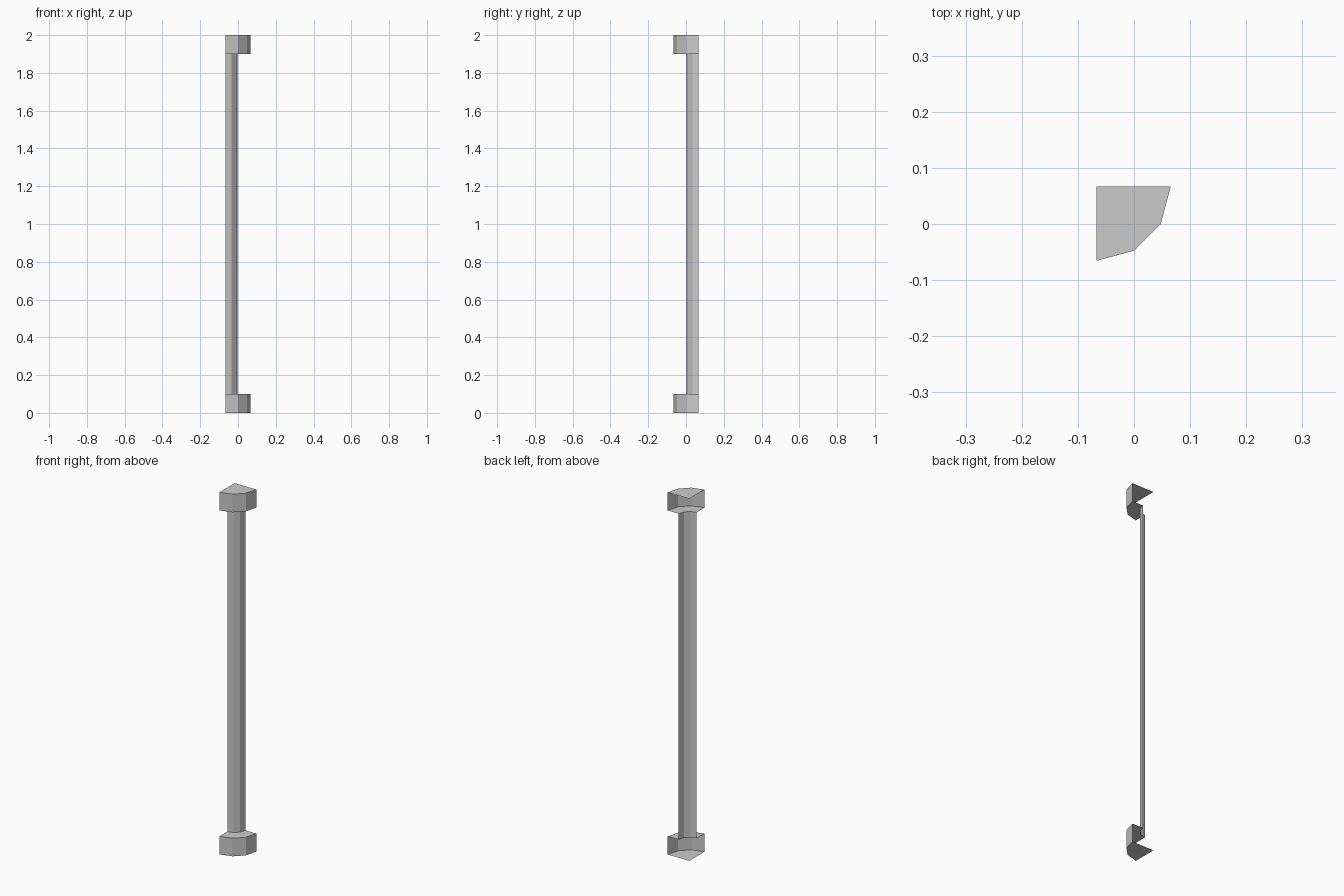
import bpy
import bmesh

if "Cube" in bpy.data.objects:
    bpy.data.objects.remove(bpy.data.objects["Cube"])

# Corner that the trim sits in; the two wall sides are left open
CORNER = (-0.0665, 0.0665)
# Faceted outer profile, counter-clockwise seen from above
PROFILE = [(-0.0665, -0.0655), (0, -0.0475), (0.0475, 0), (0.0655, 0.0665)]
SHAFT = 0.49  # shaft size relative to the end blocks
# (height, profile scale): lower block, ledge, shaft, ledge, upper block
RINGS = [(0, 1), (0.1, 1), (0.1, SHAFT), (1.9, SHAFT), (1.9, 1), (2.0, 1)]

bm = bmesh.new()
cx, cy = CORNER


def add_ring(z, s):
    return [bm.verts.new((cx + (x - cx) * s, cy + (y - cy) * s, z)) for x, y in PROFILE]


# Outer walls and ledges
rings = [add_ring(z, s) for z, s in RINGS]
for lo, hi in zip(rings, rings[1:]):
    for i in range(len(PROFILE) - 1):
        bm.faces.new((lo[i], lo[i + 1], hi[i + 1], hi[i]))

# Closed bottom and top plates reaching back to the corner
bottom_corner = bm.verts.new((cx, cy, 0))
top_corner = bm.verts.new((cx, cy, 2.0))
bm.faces.new([bottom_corner] + rings[0][::-1])
bm.faces.new(rings[-1] + [top_corner])

mesh = bpy.data.meshes.new("corner_pillar")
bm.to_mesh(mesh)
bm.free()
bpy.context.collection.objects.link(bpy.data.objects.new("corner_pillar", mesh))
